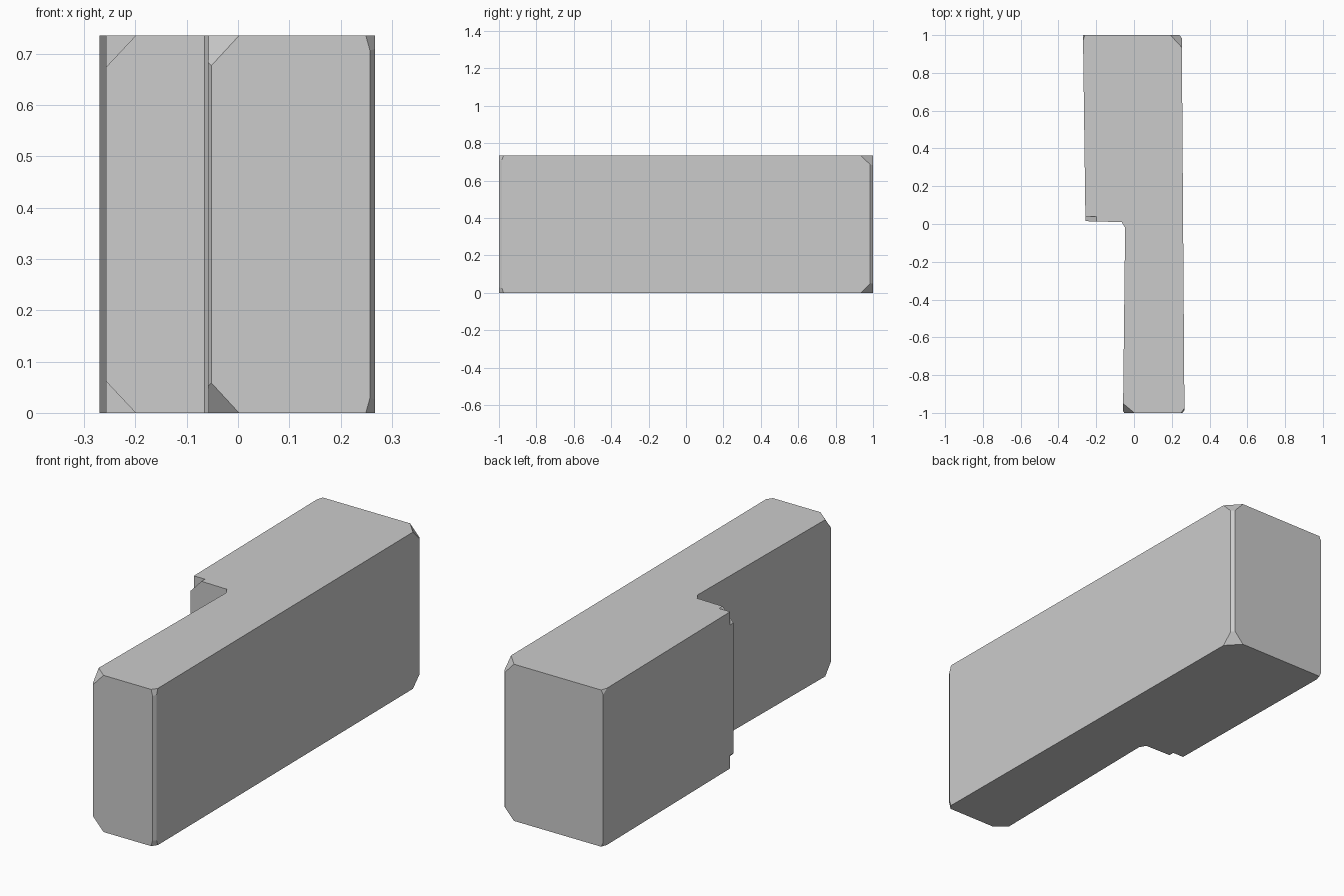
import bpy, bmesh
from mathutils import Vector

cube = bpy.data.objects.get("Cube")
if cube:
    bpy.data.objects.remove(cube, do_unlink=True)

HEIGHT = 0.735

grey = bpy.data.materials.new("plain_grey")
grey.use_nodes = True
grey.diffuse_color = (0.6, 0.6, 0.6, 1)
grey.node_tree.nodes["Principled BSDF"].inputs["Base Color"].default_value = (0.6, 0.6, 0.6, 1)


def prism(name, points, offset):
    """Extrude a flat outline along the offset into a closed object."""
    bm = bmesh.new()
    face = bm.faces.new([bm.verts.new(p) for p in points])
    geom = bmesh.ops.extrude_face_region(bm, geom=[face])["geom"]
    bmesh.ops.translate(bm, vec=offset, verts=[g for g in geom if isinstance(g, bmesh.types.BMVert)])
    bmesh.ops.recalc_face_normals(bm, faces=bm.faces)
    mesh = bpy.data.meshes.new(name)
    bm.to_mesh(mesh)
    bm.free()
    mesh.materials.append(grey)
    obj = bpy.data.objects.new(name, mesh)
    bpy.context.collection.objects.link(obj)
    return obj


def cut_corner(bm, corner, inward):
    """Slice off a corner; inward gives the signed cut length on each axis."""
    corner = Vector(corner)
    a, b, c = (corner + Vector([inward[i] if i == k else 0 for i in range(3)]) for k in range(3))
    normal = (b - a).cross(c - a).normalized()
    if normal.dot(corner - a) < 0:
        normal.negate()
    cut = bmesh.ops.bisect_plane(bm, geom=bm.verts[:] + bm.edges[:] + bm.faces[:],
                                 plane_co=a, plane_no=normal, clear_outer=True)["geom_cut"]
    bmesh.ops.holes_fill(bm, edges=[e for e in cut if isinstance(e, bmesh.types.BMEdge)], sides=0)


# Stepped body: wide back half and narrow front half, with slim edge chamfers
outline = [(0.257, -1), (0.267, -0.985), (0.253, 0.985), (0.24, 1), (-0.27, 1),
           (-0.257, 0.015), (-0.065, 0.01), (-0.047, -0.02), (-0.058, -0.99), (-0.052, -1)]
body = prism("stepped_body", [(x, y, 0) for x, y in outline], (0, 0, HEIGHT))

# Cut corners at the top and bottom
bm = bmesh.new()
bm.from_mesh(body.data)
for z, s in ((HEIGHT, -1), (0, 1)):
    cut_corner(bm, (0.253, 1, z), (-0.06, -0.065, s * 0.065))
    cut_corner(bm, (-0.058, -1, z), (0.06, 0.05, s * 0.065))
    cut_corner(bm, (0.267, -1, z), (-0.018, 0.025, s * 0.065))
    cut_corner(bm, (-0.27, 1, z), (0.01, -0.03, s * 0.02))
bmesh.ops.recalc_face_normals(bm, faces=bm.faces)
bm.to_mesh(body.data)
bm.free()

# Shallow triangular notches in the corners of the step
for z, s in ((HEIGHT, -1), (0, 1)):
    outside = z - s * 0.01
    notch = prism("notch_cutter", [(-0.19, -0.02, outside), (-0.267, -0.02, outside),
                                   (-0.267, -0.02, z + s * 0.072)], (0, 0.06, 0))
    notch.hide_render = True
    mod = body.modifiers.new("notch", "BOOLEAN")
    mod.operation = "DIFFERENCE"
    mod.solver = "EXACT"
    mod.object = notch
    bpy.context.view_layer.objects.active = body
    bpy.ops.object.modifier_apply(modifier=mod.name)
    bpy.data.objects.remove(notch, do_unlink=True)
